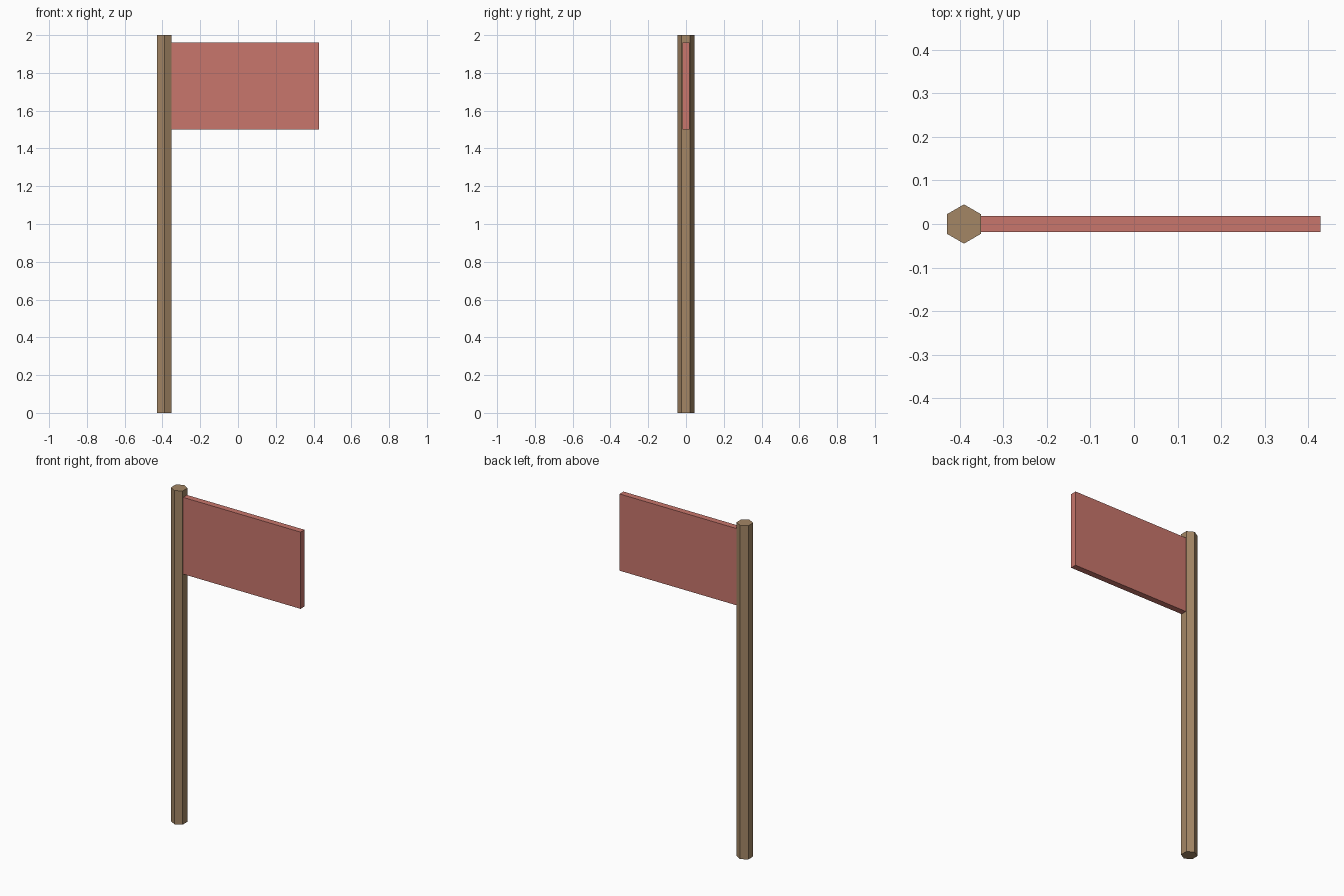
import bpy
import math

if "Cube" in bpy.data.objects:
    bpy.data.objects.remove(bpy.data.objects["Cube"])


def material(name, color):
    mat = bpy.data.materials.new(name)
    mat.diffuse_color = (*color, 1)
    mat.use_nodes = True
    mat.node_tree.nodes["Principled BSDF"].inputs["Base Color"].default_value = mat.diffuse_color
    return mat


# Hexagonal wooden pole, corners pointing along y
bpy.ops.mesh.primitive_cylinder_add(vertices=6, radius=0.045, depth=2, location=(-0.39, 0, 1))
pole = bpy.context.object
pole.name = "pole"
corner = pole.data.vertices[0].co
pole.data.materials.append(material("wood", (0.37, 0.24, 0.13)))
# Turn so that a corner lies on the y axis
pole.rotation_euler.z = math.pi / 2 - math.atan2(corner.y, corner.x)

# Flat rectangular flag, attached to the pole's right-hand face
x0, x1, z0, z1 = -0.352, 0.428, 1.50, 1.96
bpy.ops.mesh.primitive_cube_add(size=1, location=((x0 + x1) / 2, 0, (z0 + z1) / 2))
flag = bpy.context.object
flag.name = "flag"
flag.scale = (x1 - x0, 0.037, z1 - z0)
flag.data.materials.append(material("red_cloth", (0.58, 0.18, 0.15)))
